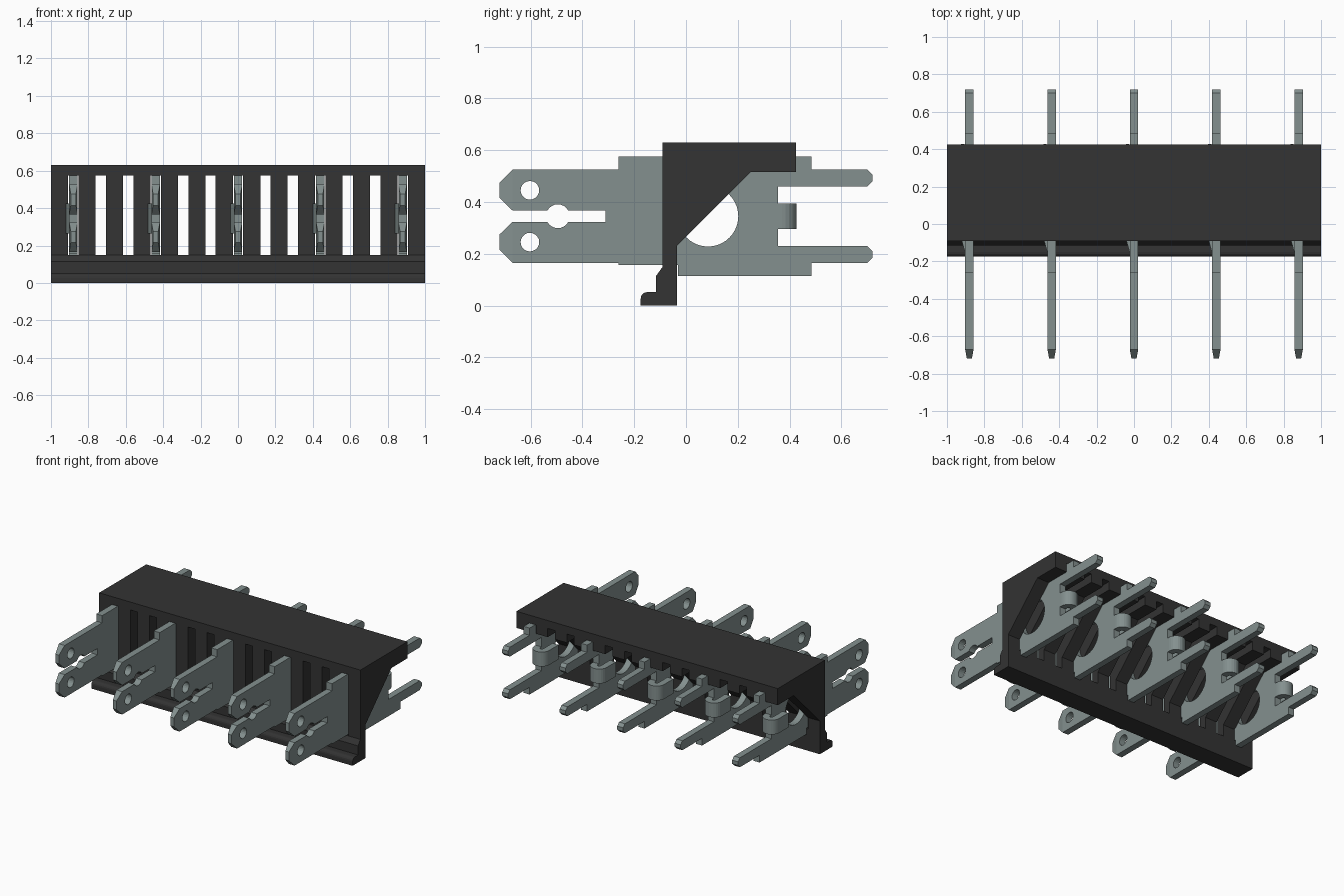
import bpy, bmesh
from math import sin, cos, pi
from mathutils import Matrix, Vector

cube = bpy.data.objects.get("Cube")
if cube:
    bpy.data.objects.remove(cube, do_unlink=True)


def material(name, rgb):
    m = bpy.data.materials.new(name)
    m.use_nodes = True
    m.diffuse_color = (*rgb, 1)
    bsdf = next(n for n in m.node_tree.nodes if n.type == "BSDF_PRINCIPLED")
    bsdf.inputs["Base Color"].default_value = (*rgb, 1)
    return m


plastic = material("black plastic", (0.033, 0.033, 0.033))
metal = material("grey metal", (0.23, 0.28, 0.275))

SIDE = Matrix(((0, 0, 1, 0), (1, 0, 0, 0), (0, 1, 0, 0), (0, 0, 0, 1)))
PLAN = Matrix.Identity(4)


def arc(cx, cy, r, a0, a1, n):
    return [(cx + r * cos(a0 + (a1 - a0) * i / n), cy + r * sin(a0 + (a1 - a0) * i / n))
            for i in range(n + 1)]


def circle(cx, cy, r, n):
    return arc(cx, cy, r, 0, 2 * pi, n)[:-1]


def prism(loops, thickness, frame, shift=(0, 0, 0)):
    """Mesh of a filled outline, with holes, extruded about its own plane."""
    cu = bpy.data.curves.new("outline", "CURVE")
    cu.dimensions, cu.fill_mode, cu.extrude = "2D", "BOTH", thickness / 2
    for pts in loops:
        s = cu.splines.new("POLY")
        s.points.add(len(pts) - 1)
        for p, (u, v) in zip(s.points, pts):
            p.co = (u, v, 0, 1)
        s.use_cyclic_u = True
    ob = bpy.data.objects.new("outline", cu)
    me = bpy.data.meshes.new_from_object(ob)
    bpy.data.objects.remove(ob)
    me.transform(Matrix.Translation(Vector(shift)) @ frame)
    bm = bmesh.new()
    bm.from_mesh(me)
    bmesh.ops.remove_doubles(bm, verts=bm.verts, dist=1e-5)
    bmesh.ops.recalc_face_normals(bm, faces=bm.faces)
    bm.to_mesh(me)
    bm.free()
    me.materials.clear()
    for p in me.polygons:
        p.use_smooth = False
    return me


def add(name, me, mat, x=0):
    ob = bpy.data.objects.new(name, me)
    if not me.materials:
        me.materials.append(mat)
    ob.location.x = x
    bpy.context.collection.objects.link(ob)
    return ob


# Housing: bracket profile with a row of slots that leaves ribs between them
profile = [(-0.09, 0.63), (0.425, 0.63), (0.425, 0.515), (0.25, 0.515), (-0.035, 0.23),
           (-0.035, 0), (-0.175, 0)]
profile += arc(-0.15, 0.027, 0.025, pi, pi / 2, 4)
profile += [(-0.115, 0.052), (-0.115, 0.115), (-0.09, 0.15)]
housing = add("housing", prism([profile], 2, SIDE), plastic)

PITCH = 0.1467
bm = bmesh.new()
for k in range(-6, 7):
    box = bmesh.ops.create_cube(bm, size=1)["verts"]
    bmesh.ops.scale(bm, verts=box, vec=(0.055, 2, 0.425))
    bmesh.ops.translate(bm, verts=box, vec=(k * PITCH, 0, 0.3625))
cut_mesh = bpy.data.meshes.new("slot_cutter")
bm.to_mesh(cut_mesh)
bm.free()
cutter = add("slot_cutter", cut_mesh, plastic)
cutter.hide_render = True
mod = housing.modifiers.new("slots", "BOOLEAN")
mod.operation, mod.solver, mod.object = "DIFFERENCE", "EXACT", cutter
bpy.context.view_layer.update()
cut = bpy.data.meshes.new_from_object(housing.evaluated_get(bpy.context.evaluated_depsgraph_get()))
housing.modifiers.clear()
housing.data = cut
bpy.data.objects.remove(cutter, do_unlink=True)

# Terminal blade: upper half outline, mirrored about the slit
MID, T = 0.345, 0.045
slit = [(-0.31, MID + 0.022), (-0.455, MID + 0.022)]
slit += arc(-0.495, MID, 0.046, 0.5, pi - 0.5, 8)
fork = [(-0.67, MID + 0.022), (-0.72, 0.415), (-0.72, 0.475), (-0.67, 0.525)]
tail = [(0.485, 0.525), (0.7, 0.525), (0.72, 0.505), (0.72, 0.48), (0.7, 0.46), (0.355, 0.46)]
flip = lambda pts: [(y, 2 * MID - z) for y, z in reversed(pts)]
outline = slit + fork + [(-0.26, 0.525), (-0.26, 0.575), (0.485, 0.575)] + tail
outline += flip(tail) + [(0.485, 0.115), (-0.03, 0.115), (-0.03, 0.157), (-0.26, 0.157), (-0.26, 0.165)]
outline += flip(slit + fork)
holes = [circle(0.085, MID, 0.117, 40)] + [circle(-0.603, MID + s * 0.1, 0.036, 20) for s in (1, -1)]
blade = prism([outline] + holes, T, SIDE)

# Tapered lead-in on the fork tips
bm = bmesh.new()
bm.from_mesh(blade)
bmesh.ops.bisect_plane(bm, geom=bm.verts[:] + bm.edges[:] + bm.faces[:],
                       plane_co=(0, -0.67, 0), plane_no=(0, 1, 0))
for v in bm.verts:
    if v.co.y < -0.7:
        v.co.x *= 0.6
bm.to_mesh(blade)
bm.free()

# Locking barb and hooked tab on the blade's side
barb = prism([[(0, -0.155), (-T / 2, -0.155), (-0.04, -0.092), (0, -0.092)]], 0.16, PLAN, (0, 0, MID))
hook = [(T / 2, 0.35)] + arc(-0.035, 0.37, 0.0575, 0, pi, 12) + [(-0.0925, 0.27), (-0.0475, 0.27)]
hook += arc(-0.035, 0.37, 0.0125, pi, 0, 6) + [(-T / 2, 0.35)]
tab = prism([hook], 0.1, PLAN, (0, 0, MID))

for i in range(-2, 3):
    x = i * 3 * PITCH
    add("terminal_blade", blade, metal, x)
    add("terminal_barb", barb, metal, x)
    add("terminal_tab", tab, metal, x)
